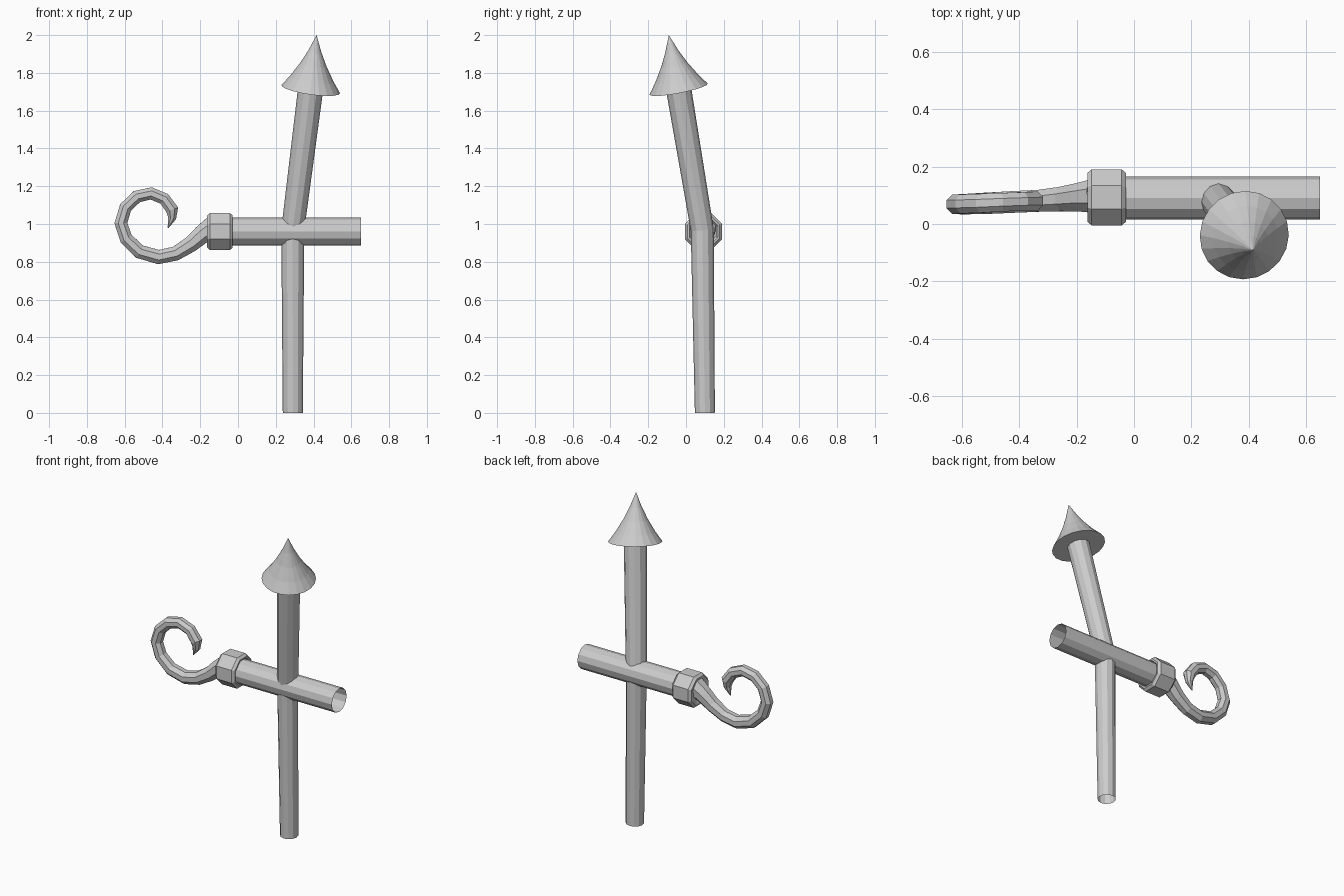
import bpy, bmesh, math
from mathutils import Vector

if "Cube" in bpy.data.objects:
    bpy.data.objects.remove(bpy.data.objects["Cube"])


def loft(name, path, radii, sides, turn=0.0, cap_start=False, cap_end=False, axis=None):
    """Sweep round rings along a path; a fixed axis gives a turned part."""
    pts = [Vector(p) for p in path]
    bm = bmesh.new()
    rings = []
    for i, p in enumerate(pts):
        t = axis or (pts[min(i + 1, len(pts) - 1)] - pts[max(i - 1, 0)])
        t = t.normalized()
        ref = Vector((0, 1, 0))
        u = (ref - t * ref.dot(t)).normalized()
        v = t.cross(u)
        if radii[i] == 0:
            rings.append([bm.verts.new(p)])
            continue
        ring = []
        for k in range(sides):
            a = 2 * math.pi * (k + turn) / sides
            ring.append(bm.verts.new(p + radii[i] * (u * math.cos(a) + v * math.sin(a))))
        rings.append(ring)
    for r0, r1 in zip(rings, rings[1:]):
        for k in range(sides):
            n = (k + 1) % sides
            if len(r1) == 1:
                bm.faces.new((r0[k], r0[n], r1[0]))
            else:
                bm.faces.new((r0[k], r0[n], r1[n], r1[k]))
    if cap_start:
        bm.faces.new(rings[0][::-1])
    if cap_end:
        bm.faces.new(rings[-1])
    bmesh.ops.recalc_face_normals(bm, faces=bm.faces[:])
    mesh = bpy.data.meshes.new(name)
    bm.to_mesh(mesh)
    bm.free()
    obj = bpy.data.objects.new(name, mesh)
    bpy.context.collection.objects.link(obj)
    return obj


# Bent post, open at the foot
loft("post", [(0.29, 0.10, 0), (0.29, 0.086, 0.97), (0.385, -0.04, 1.72)],
     [0.053, 0.061, 0.067], 12)

# Flared spear tip along the post's upper direction
base, tip = Vector((0.385, -0.039, 1.714)), Vector((0.416, -0.091, 2.0))
profile = [(0, 0.157), (0.2, 0.115), (0.45, 0.071), (0.7, 0.035), (1, 0)]
loft("spear_tip", [base.lerp(tip, f) for f, r in profile], [r for f, r in profile],
     20, cap_start=True, axis=Vector((0.122, -0.165, 0.86)))

# Open crossbar
X = Vector((1, 0, 0))
loft("crossbar", [(-0.10, 0.09, 0.96), (0.65, 0.09, 0.96)], [0.075, 0.075], 12, axis=X)

# Octagonal collar with bevelled rims
collar = [(-0.152, 0.05), (-0.163, 0.08), (-0.163, 0.092), (-0.148, 0.106),
          (-0.043, 0.106), (-0.028, 0.092), (-0.028, 0.082), (-0.045, 0.07)]
loft("collar", [(x, 0.093, 0.96) for x, r in collar], [r for x, r in collar],
     8, turn=0.5, axis=X)

# Curled hook: x, y, z, radius
hook = [(-0.13, 0.098, 0.985, 0.064), (-0.19, 0.093, 0.945, 0.053),
        (-0.25, 0.087, 0.893, 0.046), (-0.33, 0.081, 0.844, 0.041),
        (-0.42, 0.077, 0.825, 0.041), (-0.52, 0.072, 0.853, 0.040),
        (-0.592, 0.069, 0.922, 0.038), (-0.620, 0.069, 1.005, 0.037),
        (-0.595, 0.070, 1.088, 0.036), (-0.535, 0.072, 1.145, 0.036),
        (-0.46, 0.076, 1.162, 0.035), (-0.39, 0.079, 1.133, 0.035),
        (-0.348, 0.080, 1.075, 0.036), (-0.349, 0.080, 1.03, 0.023),
        (-0.37, 0.080, 0.98, 0.003)]
loft("hook", [h[:3] for h in hook], [h[3] for h in hook], 8, turn=0.5, cap_end=True)
